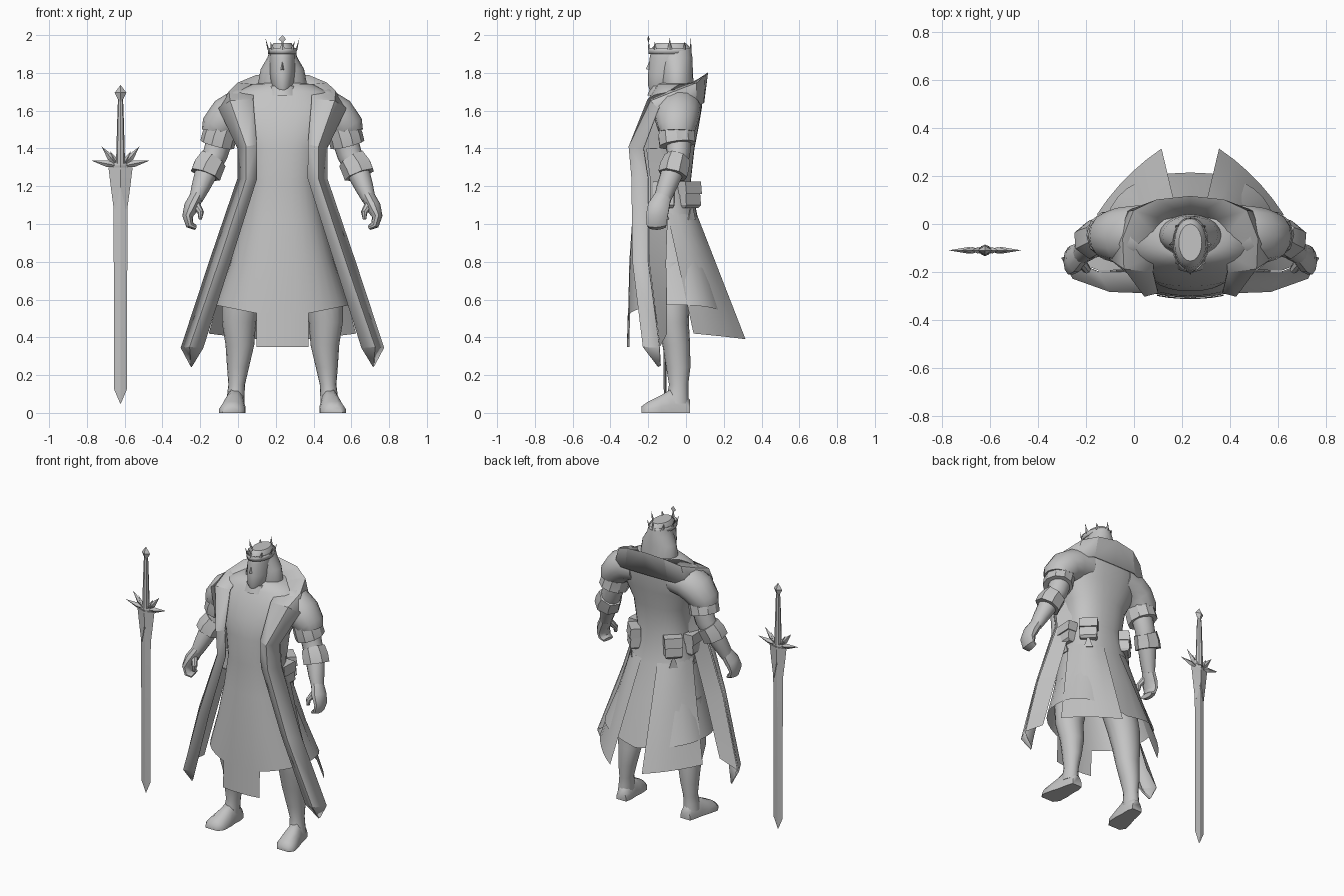
import bpy, bmesh, math
from mathutils import Vector

CX = 0.235          # the figure's own centre line
SX, SY = -0.622, -0.11   # the sword's centre line

mat = bpy.data.materials.new("plain_grey")
mat.diffuse_color = (0.55, 0.55, 0.55, 1)


def build(name, verts, faces, loc=(CX, 0, 0), mirror=False, thick=0, angle=40):
    me = bpy.data.meshes.new(name)
    me.from_pydata([tuple(v) for v in verts], [], faces)
    bm = bmesh.new()
    bm.from_mesh(me)
    bmesh.ops.recalc_face_normals(bm, faces=bm.faces)
    bm.to_mesh(me)
    bm.free()
    me.materials.append(mat)
    ob = bpy.data.objects.new(name, me)
    bpy.context.collection.objects.link(ob)
    ob.location = loc
    if mirror:
        ob.modifiers.new("mirror", 'MIRROR').use_clip = True
    if thick:
        m = ob.modifiers.new("thickness", 'SOLIDIFY')
        m.thickness, m.offset = thick, 0
    bpy.ops.object.select_all(action='DESELECT')
    ob.select_set(True)
    bpy.context.view_layer.objects.active = ob
    bpy.ops.object.shade_smooth_by_angle(angle=math.radians(angle))
    return ob


def loft(name, rings, closed=True, caps=(True, True), **kw):
    n = len(rings[0])
    verts = [v for r in rings for v in r]
    faces = []
    for i in range(len(rings) - 1):
        for j in range(n if closed else n - 1):
            k = (j + 1) % n
            faces.append((i * n + j, i * n + k, (i + 1) * n + k, (i + 1) * n + j))
    if closed and caps[0]:
        faces.append(tuple(range(n)))
    if closed and caps[1]:
        faces.append(tuple(range(len(verts) - n, len(verts))))
    return build(name, verts, faces, **kw)


def oval(z, hw, yf, yb, n=24, p=1.0, x=0):
    out = []
    for j in range(n):
        a = 2 * math.pi * j / n
        c, s = math.cos(a), math.sin(a)
        out.append((x + hw * math.copysign(abs(c) ** p, c),
                    (yf + yb) / 2 + (yb - yf) / 2 * math.copysign(abs(s) ** p, s), z))
    return out


def tube(name, pts, n=12, **kw):
    """pts: (x, y, z, radius across, radius in depth)"""
    rings = []
    for i, q in enumerate(pts):
        a, b = pts[max(i - 1, 0)], pts[min(i + 1, len(pts) - 1)]
        d = (Vector(b[:3]) - Vector(a[:3])).normalized()
        u = Vector((0, 1, 0)).cross(d).normalized()
        w = d.cross(u)
        rings.append([Vector(q[:3]) + u * q[3] * math.cos(t) + w * q[4] * math.sin(t)
                      for t in (2 * math.pi * j / n for j in range(n))])
    return loft(name, rings, **kw)


# robe: torso and flared skirt with a hem that dips at the front and back
robe = [oval(*r, n=32, p=0.85) for r in (
    (0.55, 0.355, -0.307, 0.215), (0.80, 0.275, -0.300, 0.135), (1.02, 0.22, -0.285, 0.065),
    (1.22, 0.185, -0.275, 0.025), (1.40, 0.205, -0.28, 0.045), (1.52, 0.26, -0.26, 0.068),
    (1.62, 0.285, -0.22, 0.085), (1.70, 0.24, -0.18, 0.09), (1.74, 0.16, -0.15, 0.075),
    (1.75, 0.07, -0.13, 0.02))]
robe[0] = [(x, y, 0.50 + 0.07 * min(1, abs(x) / 0.35)) for x, y, z in robe[0]]
loft("robe", robe, caps=(False, True))

# front of the robe hanging lower, following its curve
loft("front_panel", [[(x, -0.049 - d * (1 - (abs(x) / 0.355) ** 2.35) ** 0.425, z)
                      for x in (-0.138, -0.092, -0.046, 0, 0.046, 0.092, 0.138)]
                     for z, d in ((0.53, 0.259), (0.35, 0.264))], closed=False)
loft("neck_band", [oval(1.68, 0.10, -0.205, 0.0, 12), oval(1.73, 0.085, -0.185, 0.0, 12)])

# collar running round the neck and down both front edges of the coat: inner, ridge, outer
edge = [
    [(0, 0.03, 1.74), (0, 0.115, 1.80), (0, 0.092, 1.64)],
    [(0.11, 0.02, 1.74), (0.14, 0.10, 1.785), (0.16, 0.09, 1.64)],
    [(0.14, -0.05, 1.735), (0.235, 0.055, 1.745), (0.27, 0.05, 1.62)],
    [(0.15, -0.13, 1.70), (0.28, -0.06, 1.70), (0.32, -0.04, 1.60)],
    [(0.155, -0.20, 1.66), (0.275, -0.185, 1.65), (0.335, -0.145, 1.61)],
    [(0.135, -0.285, 1.42), (0.19, -0.30, 1.41), (0.235, -0.225, 1.40)],
    [(0.135, -0.275, 1.24), (0.19, -0.285, 1.24), (0.235, -0.20, 1.24)],
    [(0.275, -0.255, 0.80), (0.335, -0.28, 0.80), (0.385, -0.20, 0.80)],
    [(0.42, -0.20, 0.345), (0.49, -0.225, 0.35), (0.535, -0.14, 0.345)],
    [(0.478, -0.14, 0.25), (0.48, -0.145, 0.245), (0.484, -0.135, 0.25)]]
loft("coat_edge", edge, closed=False, mirror=True, thick=0.008, angle=20)
loft("coat_lining", [[(0.23, -0.21, 1.40), (0.19, -0.10, 1.40)], [(0.23, -0.19, 1.24), (0.19, -0.09, 1.24)],
                     [(0.38, -0.195, 0.80), (0.31, -0.105, 0.80)], [(0.53, -0.138, 0.35), (0.42, -0.10, 0.42)]],
     closed=False, mirror=True)

# back coat flaps, split at the centre
rows = []
for i in range(7):
    t = i / 6
    top = Vector((0.215, -0.10, 1.06)), Vector((0.06, 0.062, 1.04))
    low = Vector((0.39, 0.04, 0.42)), Vector((0.12, 0.315, 0.39))
    row = []
    for j in range(6):
        s = j / 5
        p = top[0].lerp(top[1], s).lerp(low[0].lerp(low[1], s), t)
        row.append(p + Vector((0.7, 0.7, 0)) * (0.045 - 0.025 * t) * 4 * s * (1 - s))
    rows.append(row)
loft("back_flap", rows, closed=False, mirror=True)

# sleeve with a flared lower layer
tube("sleeve", [(0.13, -0.03, 1.62, 0.10, 0.11), (0.22, -0.04, 1.61, 0.11, 0.12),
                (0.29, -0.05, 1.57, 0.105, 0.12), (0.345, -0.05, 1.505, 0.092, 0.10),
                (0.347, -0.05, 1.49, 0.08, 0.09)], n=14, mirror=True)
tube("sleeve_hem", [(0.31, -0.05, 1.53, 0.085, 0.095), (0.335, -0.05, 1.46, 0.092, 0.10),
                    (0.345, -0.045, 1.42, 0.092, 0.10), (0.345, -0.045, 1.42, 0.065, 0.07)],
     n=10, mirror=True, angle=30)

# arm, cuff and hand
tube("forearm", [(0.325, -0.04, 1.47, 0.07, 0.07), (0.355, -0.04, 1.37, 0.066, 0.062),
                 (0.40, -0.07, 1.28, 0.062, 0.06), (0.435, -0.105, 1.19, 0.048, 0.052),
                 (0.458, -0.125, 1.13, 0.036, 0.045)], mirror=True)
tube("cuff", [(0.368, -0.045, 1.345, 0.078, 0.072), (0.395, -0.06, 1.30, 0.085, 0.08),
              (0.41, -0.07, 1.26, 0.085, 0.08), (0.41, -0.07, 1.26, 0.058, 0.056)],
     n=7, mirror=True, angle=20)
tube("palm", [(0.452, -0.12, 1.15, 0.036, 0.045), (0.482, -0.145, 1.09, 0.04, 0.06),
              (0.502, -0.155, 1.04, 0.028, 0.06), (0.49, -0.155, 0.995, 0.022, 0.055),
              (0.462, -0.15, 0.982, 0.014, 0.045)], n=10, mirror=True)
tube("thumb", [(0.455, -0.16, 1.10, 0.022, 0.022), (0.432, -0.19, 1.06, 0.017, 0.018),
               (0.435, -0.195, 1.025, 0.009, 0.01)], n=8, mirror=True)

# legs and boots
leg = [oval(z, w, f, b, 16, x=x) for z, x, w, f, b in (
    (0.80, 0.16, 0.12, -0.20, 0.03), (0.60, 0.215, 0.105, -0.175, 0.02),
    (0.48, 0.23, 0.09, -0.155, 0.015), (0.36, 0.225, 0.076, -0.125, 0.022),
    (0.24, 0.235, 0.058, -0.105, 0.023), (0.15, 0.242, 0.044, -0.09, 0.012),
    (0.10, 0.246, 0.046, -0.10, 0.012), (0.05, 0.25, 0.048, -0.11, 0.015))]
loft("leg", leg, mirror=True)
foot = []
for y, x, w, h in ((0.02, 0.243, 0.036, 0.07), (-0.02, 0.245, 0.047, 0.11), (-0.08, 0.252, 0.052, 0.125),
                   (-0.13, 0.258, 0.062, 0.095), (-0.20, 0.268, 0.068, 0.06), (-0.235, 0.272, 0.045, 0.035)):
    foot.append([(x + w * c, y, h * k) for c, k in
                 ((-1, 0), (1, 0), (1, 0.35), (0.75, 0.75), (0.35, 1), (-0.35, 1), (-0.75, 0.75), (-1, 0.35))])
loft("boot", foot, mirror=True, angle=60)

# head with beard, nose and long hair
loft("head", [oval(*r, n=20) for r in (
    (1.69, 0.03, -0.185, -0.06), (1.73, 0.06, -0.20, -0.01), (1.80, 0.068, -0.20, 0.02),
    (1.88, 0.07, -0.192, 0.03), (1.93, 0.066, -0.182, 0.025), (1.957, 0.048, -0.155, 0.0))])
build("nose", [(-0.012, -0.19, 1.815), (0.012, -0.19, 1.815), (0, -0.213, 1.82), (0, -0.19, 1.87)],
      [(0, 1, 2), (0, 2, 3), (1, 3, 2), (0, 3, 1)])
loft("hair", [oval(*r, n=20) for r in (
    (1.68, 0.12, -0.12, 0.04), (1.74, 0.130, -0.135, 0.04), (1.82, 0.115, -0.13, 0.036),
    (1.88, 0.08, -0.14, 0.034), (1.92, 0.067, -0.14, 0.028))])

# crown: narrow open band with pointed spikes
loft("crown_band", [oval(1.90, 0.073, -0.196, 0.024, 16), oval(1.932, 0.074, -0.197, 0.025, 16)],
     caps=(False, False), thick=0.005)
for k in range(8):
    a = math.pi * (k / 4 - 0.5)
    h = (0.062, 0.045)[k % 2]
    c = Vector((0.074 * math.cos(a), -0.086 + 0.111 * math.sin(a), 1.922))
    t = Vector((-math.sin(a), math.cos(a), 0)) * 0.013
    o = Vector((math.cos(a), math.sin(a), 0)) * 0.005
    up = Vector((0.016 * math.cos(a), 0, h))
    build("crown_spike", [c - t, c + o, c + t, c - o, c + up],
          [(0, 1, 2, 3), (0, 1, 4), (1, 2, 4), (2, 3, 4), (3, 0, 4)])
build("crown_cross", [(-0.02, -0.199, 1.978), (0, -0.199, 1.96), (0.02, -0.199, 1.978), (0, -0.199, 2.0),
                      (0, -0.205, 1.978), (0, -0.193, 1.978)],
      [(i, (i + 1) % 4, k) for i in range(4) for k in (4, 5)])

# pouches with hanging ties, at the back and sides of the waist
for deg in (45, 92):
    a = math.radians(deg)
    out = Vector((math.sin(a), math.cos(a), 0))
    side = Vector((out.y, -out.x, 0))
    c = Vector((0.195 * math.sin(a), -0.11 + 0.165 * math.cos(a), 0))

    def ring(z, w, d0, d1):
        return [c + side * (w * s) + out * d + Vector((0, 0, z))
                for s, d in ((-1, d0), (1, d0), (1, d1), (-1, d1))]
    loft("pouch", [ring(1.085, 0.048, -0.02, 0.035), ring(1.10, 0.055, -0.02, 0.048),
                   ring(1.20, 0.052, -0.02, 0.04), ring(1.215, 0.045, -0.02, 0.02)], mirror=True, angle=20)
    loft("pouch_flap", [ring(1.16, 0.058, -0.02, 0.052), ring(1.225, 0.058, -0.02, 0.044)], mirror=True)
    loft("pouch_tie", [ring(1.02, 0.028, 0.03, 0.036), ring(1.09, 0.006, 0.03, 0.036)], mirror=True)

# sword: blade, blade sleeve, guard, grip and pommel
S = (SX, SY, 0)


def diamond(z, w, d):
    return [(-w, 0, z), (0, -d, z), (w, 0, z), (0, d, z)]


loft("blade", [diamond(0.05, 0.002, 0.001), diamond(0.125, 0.034, 0.008), diamond(1.25, 0.037, 0.009)],
     loc=S, angle=10)
for s in (-1, 1):
    loft("blade_sleeve", [[(s * x, y, z) for x, y, z in pts] for pts in (
        [(0.026, -0.008, 1.08), (0.036, 0, 1.08), (0.026, 0.008, 1.08)],
        [(0.0, -0.016, 1.20), (0.052, 0, 1.20), (0.0, 0.016, 1.20)],
        [(0, -0.02, 1.30), (0.064, 0, 1.30), (0, 0.02, 1.30)])], loc=S, angle=10)
    # leaf-shaped guard points
    for tx, tz, bx, bz, w in ((0.152, 1.335, 0.0, 1.305, 0.018), (0.10, 1.41, 0.015, 1.305, 0.018),
                              (0.055, 1.385, 0.01, 1.30, 0.015)):
        b, t = Vector((s * bx, 0, bz)), Vector((s * tx, 0, tz))
        d = (t - b).normalized()
        u = Vector((-d.z, 0, d.x)) * w
        m = b.lerp(t, 0.45)
        f = Vector((0, 0.014, 0))
        build("guard_leaf", [b, m + u, m - f, m - u, m + f, t],
              [(e, 1 + i, 1 + (i + 1) % 4) for i in range(4) for e in (0, 5)], loc=S, angle=10)
loft("guard_core", [diamond(1.28, 0.03, 0.015), diamond(1.31, 0.045, 0.02), diamond(1.36, 0.02, 0.016)],
     loc=S, angle=10)
loft("grip", [oval(z, r, -r, r, 8) for z, r in ((1.32, 0.024), (1.50, 0.019), (1.63, 0.015), (1.66, 0.012))], loc=S)
loft("pommel", [diamond(1.645, 0.006, 0.006), diamond(1.695, 0.031, 0.02), diamond(1.735, 0.001, 0.001)],
     loc=S, angle=10)
